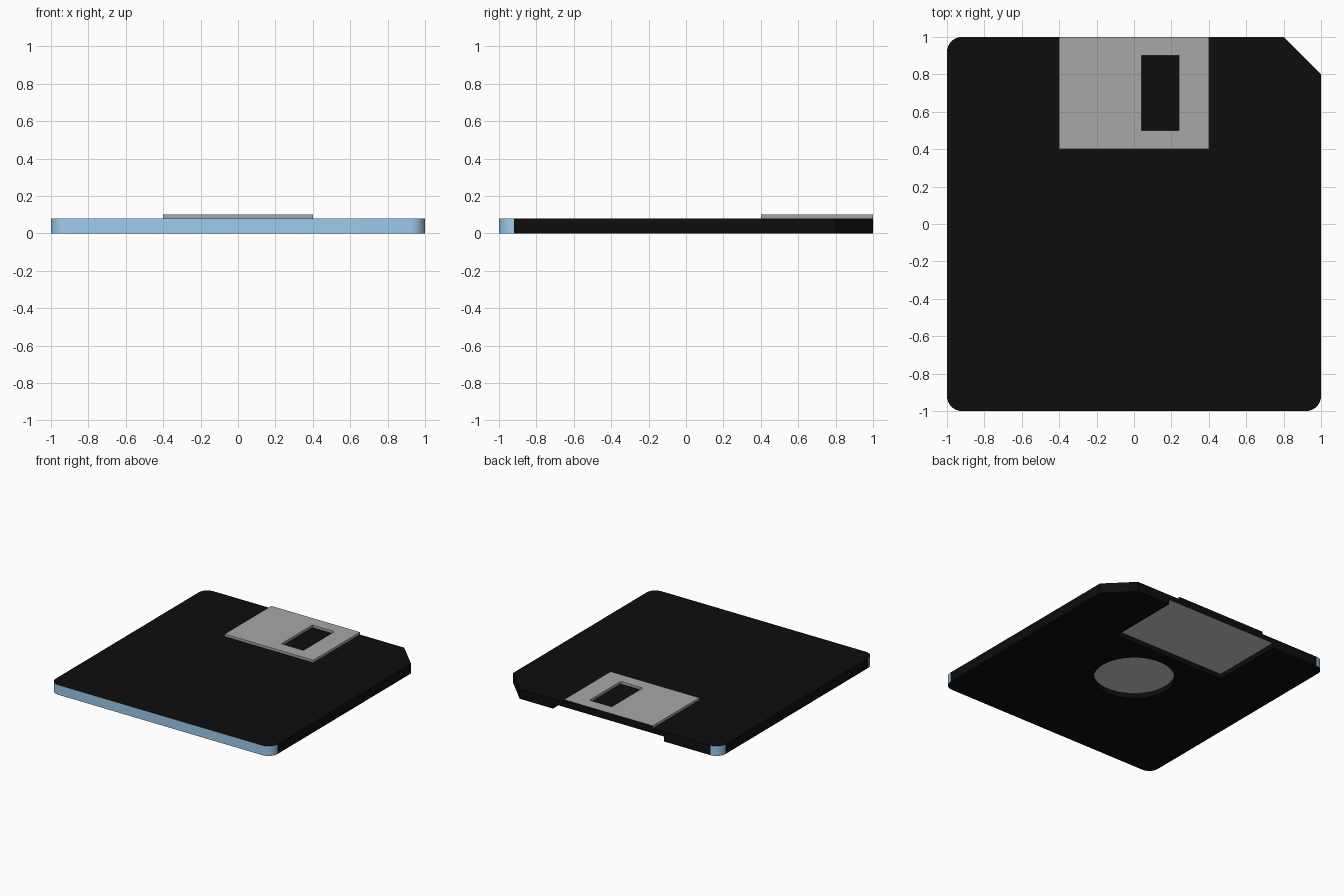
import bpy, bmesh
from math import sin, cos, radians

if "Cube" in bpy.data.objects:
    bpy.data.objects.remove(bpy.data.objects["Cube"])


def material(name, rgb):
    m = bpy.data.materials.new(name)
    m.diffuse_color = (*rgb, 1)
    m.use_nodes = True
    m.node_tree.nodes["Principled BSDF"].inputs["Base Color"].default_value = m.diffuse_color
    return m


black = material("black_plastic", (0.004, 0.004, 0.004))
blue = material("blue_edge", (0.335, 0.6, 0.84))
metal = material("bare_metal", (0.6, 0.6, 0.6))
grey = material("grey_shutter", (0.39, 0.39, 0.39))


def prism(name, outline, z0, z1, mats=()):
    """Extrude a counter-clockwise xy outline from z0 to z1."""
    bm = bmesh.new()
    face = bm.faces.new([bm.verts.new((x, y, z0)) for x, y in outline])
    top = bmesh.ops.extrude_face_region(bm, geom=[face], use_keep_orig=True)
    verts = [g for g in top["geom"] if isinstance(g, bmesh.types.BMVert)]
    bmesh.ops.translate(bm, verts=verts, vec=(0, 0, z1 - z0))
    bmesh.ops.recalc_face_normals(bm, faces=bm.faces)
    me = bpy.data.meshes.new(name)
    bm.to_mesh(me)
    bm.free()
    for m in mats:
        me.materials.append(m)
    ob = bpy.data.objects.new(name, me)
    bpy.context.collection.objects.link(ob)
    return ob


def rect(x0, x1, y0, y1):
    return [(x0, y0), (x1, y0), (x1, y1), (x0, y1)]


def arc(cx, cy, r, a0, a1, n):
    return [(cx + r * cos(radians(a0 + (a1 - a0) * i / n)),
             cy + r * sin(radians(a0 + (a1 - a0) * i / n))) for i in range(n + 1)]


def activate(ob):
    bpy.ops.object.select_all(action='DESELECT')
    ob.select_set(True)
    bpy.context.view_layer.objects.active = ob


def cut(ob, cutter):
    cutter.hide_render = True
    mod = ob.modifiers.new("cut", 'BOOLEAN')
    mod.operation = 'DIFFERENCE'
    mod.solver = 'EXACT'
    mod.object = cutter
    activate(ob)
    bpy.ops.object.modifier_apply(modifier=mod.name)
    bpy.data.objects.remove(cutter)


# Casing: three rounded corners and one clipped corner
r, c = 0.08, 0.92
outline = (arc(-c, -c, r, 180, 270, 8) + arc(c, -c, r, 270, 360, 8)
           + [(1, 0.8), (0.8, 1)] + arc(-c, c, r, 90, 180, 8))
body = prism("disk_casing", outline, 0, 0.08, (black, blue, metal))

# Underside recesses: hub circle and slot open to the rear edge
cut(body, prism("hub_cutter", arc(0, 0, 0.3, 0, 360, 64)[:-1], -0.1, 0.04))
cut(body, prism("slot_cutter", rect(-0.5, 0.5, 0.4, 1.1), -0.1, 0.04))

# Colours: blue front edge and rounded corners, metal recess floors
for p in body.data.polygons:
    n, q = p.normal, p.center
    p.material_index = 0
    if n.z < -0.9 and q.z > 0.02:
        p.material_index = 2
    elif abs(n.z) < 0.1 and (q.y < -0.99 or (abs(q.x) > c and abs(q.y) > c)):
        p.material_index = 1
activate(body)
bpy.ops.object.shade_smooth_by_angle(angle=radians(30))

# Sliding shutter with its window; its rear edge is black like the casing
shutter = prism("shutter", rect(-0.4, 0.4, 0.4, 1), 0.08, 0.1, (grey, black))
cut(shutter, prism("window_cutter", rect(0.04, 0.24, 0.5, 0.9), 0, 0.2))
for p in shutter.data.polygons:
    p.material_index = int(p.center.y > 0.99)
